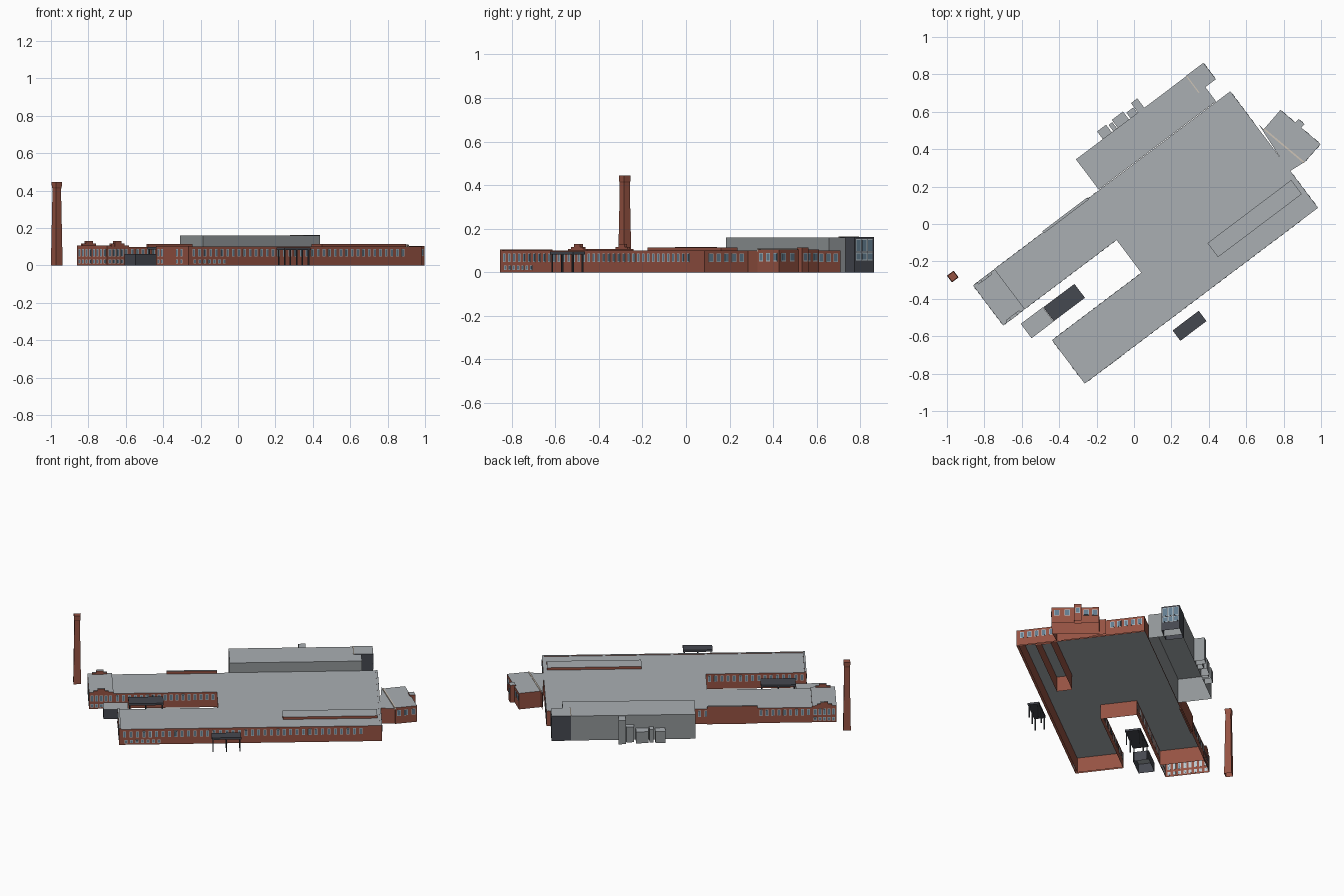
import bpy, bmesh, math
from mathutils import Vector, Matrix

if "Cube" in bpy.data.objects:
    bpy.data.objects.remove(bpy.data.objects["Cube"])

# The complex is laid out in local (u, v) axes, then every object is turned by ANG
ANG = math.radians(37)
CA, SA = math.cos(ANG), math.sin(ANG)


def L(x, y):
    """World plan position to local plan position."""
    return (x * CA + y * SA, -x * SA + y * CA)


def material(name, rgb):
    m = bpy.data.materials.new(name)
    m.diffuse_color = (*rgb, 1)
    m.use_nodes = True
    m.node_tree.nodes["Principled BSDF"].inputs["Base Color"].default_value = m.diffuse_color
    return m


BRICK = material("brick", (0.30, 0.085, 0.055))
ROOF = material("roof", (0.40, 0.43, 0.45))
METAL = material("cladding", (0.28, 0.30, 0.31))
DARK = material("dark_metal", (0.06, 0.065, 0.08))
GLASS = material("glass", (0.12, 0.20, 0.27))
FRAME = material("frame", (0.50, 0.58, 0.62))
STONE = material("stone", (0.62, 0.55, 0.47))


def finish(name, bm, mats):
    me = bpy.data.meshes.new(name)
    bm.to_mesh(me)
    bm.free()
    for m in mats:
        me.materials.append(m)
    ob = bpy.data.objects.new(name, me)
    ob.rotation_euler.z = ANG
    bpy.context.collection.objects.link(ob)
    return ob


def rect(u0, u1, v0, v1):
    return [(u0, v0), (u1, v0), (u1, v1), (u0, v1)]


def volume(name, pts, h, wall=BRICK, roof=ROOF, z0=0):
    """Counter-clockwise plan extruded to h, open underneath."""
    bm = bmesh.new()
    lo = [bm.verts.new((u, v, z0)) for u, v in pts]
    hi = [bm.verts.new((u, v, h)) for u, v in pts]
    n = len(pts)
    for i in range(n):
        j = (i + 1) % n
        bm.faces.new((lo[i], lo[j], hi[j], hi[i]))
    bm.faces.new(hi).material_index = 1
    return finish(name, bm, [wall, roof])


def add_box(bm, lo, hi, mi=0, frame=Matrix()):
    lo, hi = Vector(lo), Vector(hi)
    m = frame @ Matrix.Translation((lo + hi) / 2) @ Matrix.Diagonal((*(hi - lo), 1))
    for v in bmesh.ops.create_cube(bm, size=1, matrix=m)["verts"]:
        for f in v.link_faces:
            f.material_index = mi


def block(name, lo, hi, mat):
    bm = bmesh.new()
    add_box(bm, lo, hi)
    return finish(name, bm, [mat])


def windows(name, a, b, z0, z1, n, w=0.018):
    """n framed windows along wall a->b, facing right of that direction."""
    a, b = Vector((*a, 0)), Vector((*b, 0))
    d = (b - a).normalized()
    out = Vector((d.y, -d.x, 0))
    step = (b - a).length / n
    frame = Matrix.Translation(a) @ Matrix((d, -out, (0, 0, 1))).transposed().to_4x4()
    bm = bmesh.new()
    for i in range(n):
        c = (i + 0.5) * step
        add_box(bm, (c - w / 2, -0.001, z0), (c + w / 2, 0.001, z1), 0, frame)
        add_box(bm, (c - w / 2 + 0.003, -0.0018, z0 + 0.003),
                (c + w / 2 - 0.003, 0.001, z1 - 0.003), 1, frame)
    return finish(name, bm, [FRAME, GLASS])


# Main hall with two wings around a courtyard
volume("main_hall", [(-.722, -.522), (.836, -.522), (.836, .257), (-.74, .257),
                     (-.74, -.012), (-.126, -.012), (-.126, -.232), (-.722, -.232)], .098)
volume("roof_monitor", rect(.252, .813, -.412, -.318), .114)
volume("north_parapet", rect(-.415, -.115, .25, .264), .115)
volume("south_parapet", rect(-.722, .836, -.523, -.51), .101)
volume("south_wing_parapet", rect(-.724, -.712, -.522, -.232), .105)
volume("east_parapet", rect(.826, .838, -.522, .257), .101)

# West end block with stepped gables on its two long sides
volume("west_block", rect(-.885, -.74, -.012, .255), .107)
for side, v in (("south", -.012), ("north", .243)):
    volume(side + "_gable_step", rect(-.858, -.768, v - .001, v + .013), .117, z0=.1)
    volume(side + "_gable_top", rect(-.835, -.79, v - .002, v + .014), .13, z0=.1)

# Grey clad hall on the north side with glazed corner and plant boxes
volume("grey_hall", rect(-.04, .745, .26, .463), .16, METAL)
volume("glazed_corner", rect(.70, .815, .355, .465), .162, DARK)
block("glazed_corner_coping", (.697, .352, .16), (.703, .464, .164), STONE)
windows("glazed_corner_panes", (.815, .36), (.815, .46), .095, .152, 3, .03)
windows("glazed_corner_low_panes", (.815, .36), (.815, .46), .055, .09, 3, .03)
for i, (u0, u1, v1, h) in enumerate([(.14, .20, .514, .075), (.21, .235, .505, .085),
                                     (.24, .315, .516, .075), (.325, .372, .50, .10),
                                     (.376, .418, .526, .155)]):
    volume("plant_box_%d" % i, rect(u0, u1, .463, v1), h, METAL)

# East entrance annexe, turned slightly from the main grid
volume("annexe_link", [L(.83, .28), L(.91, .33), L(.69, .51), L(.665, .535)], .100)
fl, fr = L(.783, .61), L(.998, .427)
bl, br = L(.695, .508), L(.91, .328)
volume("entrance_annexe", [br, fr, fl, bl], .105)
volume("annexe_porch", [L(.888, .51), L(.912, .533), L(.880, .562), L(.857, .537)], .113)
volume("annexe_coping", [L(.907, .325), L(.913, .331), L(.698, .511), L(.692, .505)],
       .108, STONE, STONE, .095)
mid = Vector(fl).lerp(Vector(fr), .36), Vector(fl).lerp(Vector(fr), .56)
windows("annexe_windows_south", fr, mid[1], .05, .088, 2, .032)
windows("annexe_windows_north", mid[0], fl, .05, .088, 2, .032)
windows("annexe_side_windows", br, fr, .05, .088, 3, .024)
windows("porch_window", L(.912, .533), L(.880, .562), .05, .088, 1, .026)

# Window rows of the brick buildings
UP, LOW = (.047, .087), (.01, .032)
windows("south_windows", (-.71, -.523), (.73, -.523), *UP, 38)
windows("south_low_windows", (-.70, -.523), (-.47, -.523), *LOW, 7)
windows("east_windows_south", (.838, -.51), (.838, -.29), *UP, 5, .026)
windows("east_windows_north", (.838, .04), (.838, .25), *UP, 5, .026)
windows("court_windows_north", (-.735, -.012), (-.13, -.012), *UP, 17)
windows("court_windows_south", (-.13, -.232), (-.715, -.232), *UP, 16)
windows("north_windows", (-.05, .257), (-.41, .257), *UP, 9)
windows("north_windows_west", (-.42, .257), (-.735, .257), *UP, 9)
for tag, (z0, z1) in (("upper", UP), ("lower", LOW)):
    windows("block_south_" + tag, (-.88, -.012), (-.745, -.012), z0, z1, 5)
    windows("block_north_" + tag, (-.745, .255), (-.88, .255), z0, z1, 5)
    windows("block_west_" + tag, (-.885, .25), (-.885, -.007), z0, z1, 8)
    windows("wing_end_left_" + tag, (-.724, -.24), (-.724, -.30), z0, z1, 2)
    windows("wing_end_right_" + tag, (-.724, -.40), (-.724, -.48), z0, z1, 2)


# Open canopies: flat roof on two rows of three posts
def canopy(name, u0, u1, v0, v1, top):
    bm = bmesh.new()
    add_box(bm, (u0, v0, top - .013), (u1, v1, top))
    for u in (u0 + .008, (u0 + u1) / 2, u1 - .008):
        for v in (v0 + .007, v1 - .007):
            add_box(bm, (u - .003, v - .003, 0), (u + .003, v + .003, top - .01))
    finish(name, bm, [DARK])


canopy("south_canopy", -.178, -.003, -.648, -.579, .095)
canopy("court_canopy", -.655, -.447, -.157, -.064, .098)
volume("court_shed", rect(-.805, -.657, -.158, -.062), .062, DARK)

# Tapered square chimney with a flared cap
bm = bmesh.new()
cu, cv = L(-.969, -.281)
rings = []
for half, z in ((.0225, 0), (.0165, .385), (.0165, .41), (.019, .42), (.0195, .445)):
    rings.append([bm.verts.new((cu + sx * half, cv + sy * half, z))
                  for sx, sy in ((-1, -1), (1, -1), (1, 1), (-1, 1))])
for a, b in zip(rings, rings[1:]):
    for i in range(4):
        j = (i + 1) % 4
        bm.faces.new((a[i], a[j], b[j], b[i]))
bm.faces.new(rings[-1])
finish("chimney", bm, [BRICK])
